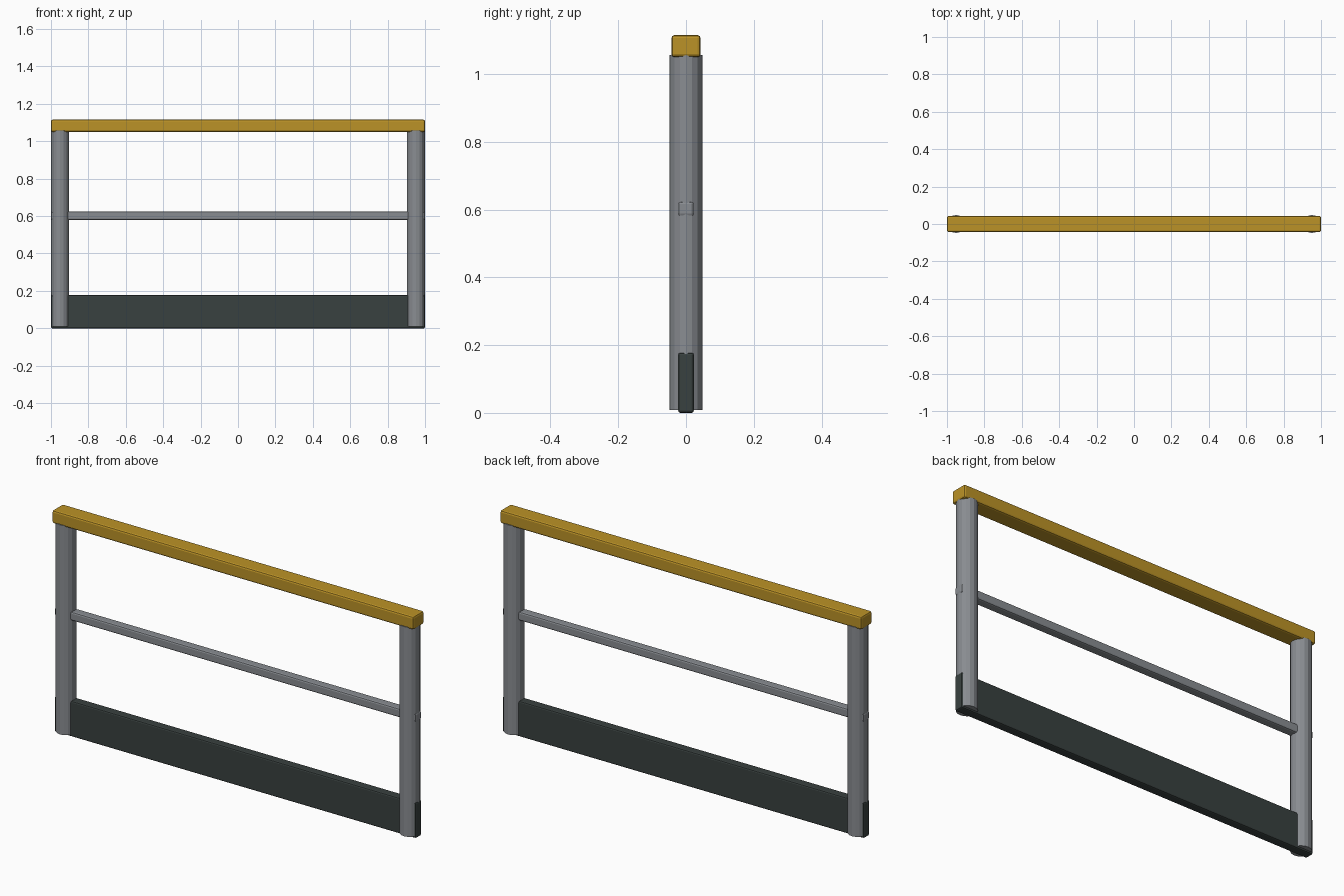
import bpy
import bmesh

if "Cube" in bpy.data.objects:
    bpy.data.objects.remove(bpy.data.objects["Cube"])


def material(name, colour):
    m = bpy.data.materials.new(name)
    m.diffuse_color = (*colour, 1.0)
    m.use_nodes = True
    m.node_tree.nodes["Principled BSDF"].inputs["Base Color"].default_value = m.diffuse_color
    return m


yellow = material("safety_yellow", (0.50, 0.29, 0.02))
grey = material("steel_grey", (0.25, 0.265, 0.285))
dark = material("dark_slate", (0.040, 0.052, 0.050))


def add_object(name, bm, mat):
    mesh = bpy.data.meshes.new(name)
    bm.to_mesh(mesh)
    bm.free()
    mesh.materials.append(mat)
    ob = bpy.data.objects.new(name, mesh)
    bpy.context.collection.objects.link(ob)
    return ob


def bar(name, half_x, half_y, z0, z1, bevel, mat):
    """Full-width box with softened edges."""
    bm = bmesh.new()
    bmesh.ops.create_cube(bm, size=2.0)
    for v in bm.verts:
        v.co.x *= half_x
        v.co.y *= half_y
        v.co.z = z1 if v.co.z > 0 else z0
    bmesh.ops.bevel(bm, geom=bm.edges[:], offset=bevel, segments=2,
                    profile=0.5, affect='EDGES')
    return add_object(name, bm, mat)


def post(name, x, mat):
    """Round upright."""
    z0, z1, radius = 0.009, 1.057, 0.048
    bm = bmesh.new()
    bmesh.ops.create_cone(bm, cap_ends=True, segments=16, radius1=radius,
                          radius2=radius, depth=z1 - z0)
    bmesh.ops.translate(bm, verts=bm.verts[:], vec=(x, 0, (z0 + z1) / 2))
    return add_object(name, bm, mat)


# Uprights at both ends
for side, x in (("left", -0.951), ("right", 0.951)):
    post(side + "_post", x, grey)

# Handrail, middle rail and toe board, all running the full width
bar("top_rail", 1.0, 0.043, 1.05, 1.115, 0.009, yellow)
bar("middle_rail", 0.9995, 0.023, 0.58, 0.624, 0.008, grey)
bar("toe_board", 1.0, 0.023, 0.0, 0.178, 0.007, dark)
